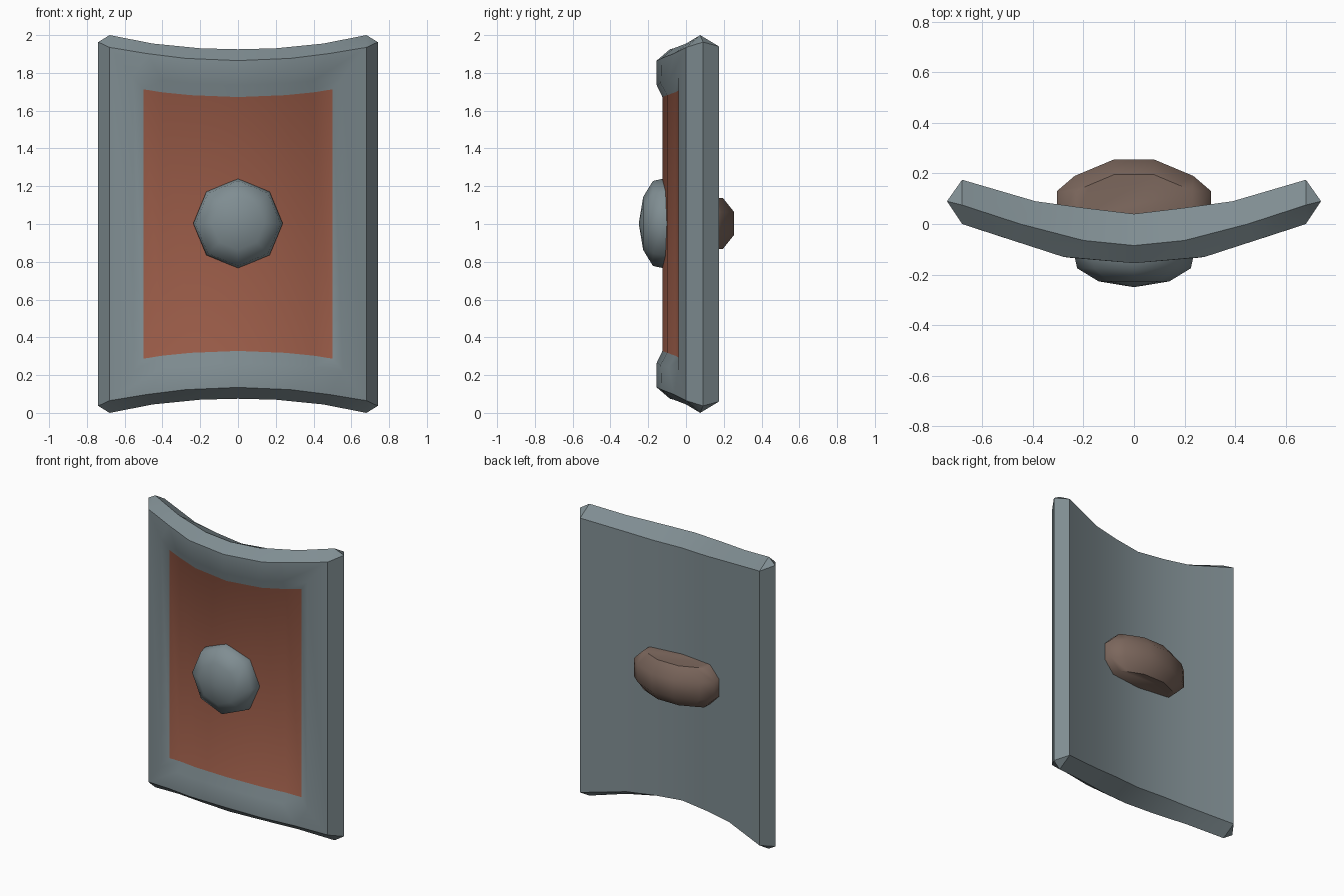
import bpy, bmesh, math

if "Cube" in bpy.data.objects:
    bpy.data.objects.remove(bpy.data.objects["Cube"])


def material(name, rgb):
    m = bpy.data.materials.new(name)
    m.diffuse_color = (*rgb, 1)
    m.use_nodes = True
    m.node_tree.nodes["Principled BSDF"].inputs["Base Color"].default_value = m.diffuse_color
    return m


steel = material("grey steel", (0.215, 0.268, 0.288))
red = material("rust red", (0.32, 0.105, 0.064))
brown = material("brown leather", (0.20, 0.135, 0.108))


def finish(name, bm, mats, angle):
    bmesh.ops.remove_doubles(bm, verts=bm.verts, dist=1e-4)
    bmesh.ops.recalc_face_normals(bm, faces=bm.faces)
    me = bpy.data.meshes.new(name)
    bm.to_mesh(me)
    bm.free()
    ob = bpy.data.objects.new(name, me)
    bpy.context.collection.objects.link(ob)
    for m in mats:
        me.materials.append(m)
    bpy.ops.object.select_all(action='DESELECT')
    ob.select_set(True)
    bpy.context.view_layer.objects.active = ob
    bpy.ops.object.shade_smooth_by_angle(angle=math.radians(angle))
    return ob


def bridge(bm, a, b):
    n = len(a)
    for i in range(n):
        j = (i + 1) % n
        bm.faces.new((a[i], a[j], b[j], b[i]))


# Shield body: nested rings, each given by the right half of its top edge
def ring(bm, half):
    top = [(-x, y, z) for x, y, z in reversed(half[1:])] + half
    pts = top + [(x, y, 2 - z) for x, y, z in reversed(top)]
    return [bm.verts.new(p) for p in pts]


def cap(bm, r, mat):
    n = len(r)
    for i in range(n // 2 - 1):
        f = bm.faces.new((r[i], r[i + 1], r[n - 2 - i], r[n - 1 - i]))
        f.material_index = mat


panel = [(0, -.125, 1.672), (.25, -.1, 1.682), (.4, -.057, 1.697), (.5, -.028, 1.713)]
lip = [(0, -.155, 1.735), (.25, -.134, 1.744), (.4, -.091, 1.759), (.555, -.041, 1.78)]
front = [(0, -.155, 1.865), (.28, -.13, 1.877), (.48, -.065, 1.902), (.68, 0, 1.935)]
mid = [(0, -.085, 1.925), (.2, -.065, 1.93), (.45, 0, 1.955), (.68, .075, 2.0),
       (.74, .09, 1.963)]
back = [(0, .04, 1.865), (.2, .064, 1.873), (.39, .09, 1.89), (.68, .175, 1.94)]

bm = bmesh.new()
rings = []
for half in (panel, lip, front, mid, back):
    # the mid ring has an extra corner point; the others merge there
    rings.append(ring(bm, half if len(half) == 5 else half + half[-1:]))
for a, b in zip(rings, rings[1:]):
    bridge(bm, a, b)
cap(bm, rings[0], 1)
cap(bm, rings[-1], 0)
finish("shield_body", bm, [steel, red], 35)

# Front boss: eight-sided flattened dome
bm = bmesh.new()
loops = []
for r, y in ((.235, -.08), (.237, -.12), (.225, -.175), (.14, -.227)):
    loops.append([bm.verts.new((r * math.sin(k * math.pi / 4), y,
                                1.003 + r * math.cos(k * math.pi / 4)))
                  for k in range(8)])
for a, b in zip(loops, loops[1:]):
    bridge(bm, a, b)
tip = bm.verts.new((0, -.25, 1.003))
for i in range(8):
    bm.faces.new((loops[-1][i], loops[-1][(i + 1) % 8], tip))
bm.faces.new(loops[0])
finish("front_boss", bm, [steel], 60)

# Rear grip: chamfered arch embedded in the back
outer = [(.305, .02), (.305, .13), (.235, .19), (.08, .255)]
inner = [(.23, .02), (.23, .13), (.175, .155), (.08, .195)]
bm = bmesh.new()
loops = []
for half, dz in ((inner, .135), (outer, .06), (outer, -.06), (inner, -.135)):
    pts = half + [(-x, y) for x, y in reversed(half)]
    loops.append([bm.verts.new((x, y, 1.003 + dz)) for x, y in pts])
for a, b in zip(loops, loops[1:]):
    bridge(bm, a, b)
bm.faces.new(loops[0])
bm.faces.new(loops[-1])
finish("rear_grip", bm, [brown], 50)
